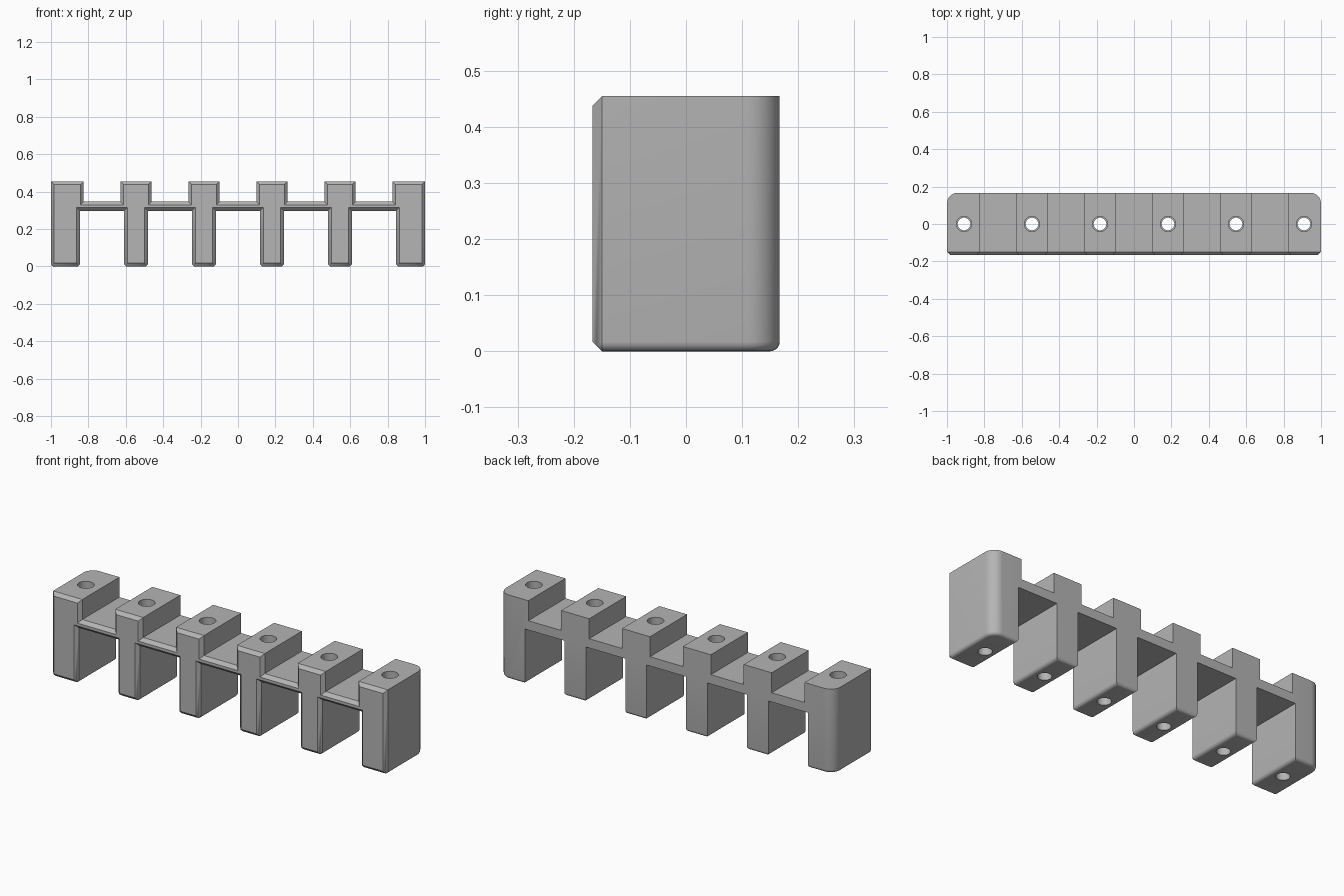
import bpy, bmesh, math

cube = bpy.data.objects.get("Cube")
if cube:
    bpy.data.objects.remove(cube, do_unlink=True)

PITCH, COUNT = 0.3635, 6
HALF_Y, TOP = 0.167, 0.455
DECK_LOW, DECK_HIGH = 0.297, 0.347
CHAMFER, CORNER = 0.0175, 0.058
centres = [(i - (COUNT - 1) / 2) * PITCH for i in range(COUNT)]

grey = bpy.data.materials.new("plain grey")
grey.use_nodes = True
colour = (0.46, 0.46, 0.46, 1)
grey.diffuse_color = colour
grey.node_tree.nodes["Principled BSDF"].inputs["Base Color"].default_value = colour


def span(c, half):
    """Left and right edge of a post; the end posts reach the outer ends."""
    left = -1 if c == centres[0] else c - half
    right = 1 if c == centres[-1] else c + half
    return left, right


# Front outline: legs along the bottom, blocks along the top
outline = []
for c in centres:
    left, right = span(c, 0.064)
    if left > -1:
        outline.append((left, DECK_LOW))
    outline += [(left, 0), (right, 0)]
    if right < 1:
        outline.append((right, DECK_LOW))
for c in reversed(centres):
    left, right = span(c, 0.0835)
    if right < 1:
        outline.append((right, DECK_HIGH))
    outline += [(right, TOP), (left, TOP)]
    if left > -1:
        outline.append((left, DECK_HIGH))

bm = bmesh.new()
front = bm.faces.new([bm.verts.new((x, -HALF_Y, z)) for x, z in outline])
extruded = bmesh.ops.extrude_face_region(bm, geom=[front], use_keep_orig=True)
bmesh.ops.translate(bm, vec=(0, 2 * HALF_Y, 0),
                    verts=[v for v in extruded["geom"] if isinstance(v, bmesh.types.BMVert)])
bmesh.ops.recalc_face_normals(bm, faces=bm.faces)


def bevel(test, offset, segments):
    edges = [e for e in bm.edges if test(*[v.co for v in e.verts])]
    bmesh.ops.bevel(bm, geom=edges, offset=offset, segments=segments, profile=0.5,
                    affect='EDGES', clamp_overlap=False)


# Rounded rear corners, chamfered front outline, rounded bottom edges
bevel(lambda a, b: all(abs(p.x) > 0.999 and p.y > HALF_Y - 0.001 for p in (a, b)), CORNER, 10)
bevel(lambda a, b: max(a.y, b.y) < -HALF_Y + 0.001, CHAMFER, 1)
bevel(lambda a, b: max(a.z, b.z) < 0.001 and max(a.y, b.y) > -HALF_Y + 0.05, CHAMFER, 5)

mesh = bpy.data.meshes.new("rack_body")
bm.to_mesh(mesh)
bm.free()
body = bpy.data.objects.new("rack_body", mesh)
bpy.context.collection.objects.link(body)
mesh.materials.append(grey)

# Screw holes: a wide upper bore stepping down to a narrower one
cutter_bm = bmesh.new()
for c in centres:
    rings = []
    for r, z in ((0.041, TOP + 0.1), (0.041, 0.1), (0.034, 0.1), (0.034, -0.1)):
        rings.append([cutter_bm.verts.new((c + r * math.cos(k * math.tau / 32),
                                           r * math.sin(k * math.tau / 32), z)) for k in range(32)])
    for upper, lower in zip(rings, rings[1:]):
        for k in range(32):
            n = (k + 1) % 32
            cutter_bm.faces.new((upper[k], lower[k], lower[n], upper[n]))
    cutter_bm.faces.new(rings[0])
    cutter_bm.faces.new(rings[-1][::-1])
cutter_mesh = bpy.data.meshes.new("hole_cutter")
cutter_bm.to_mesh(cutter_mesh)
cutter_bm.free()
cutter_mesh.materials.append(grey)
cutter = bpy.data.objects.new("hole_cutter", cutter_mesh)
bpy.context.collection.objects.link(cutter)

cut = body.modifiers.new("screw holes", 'BOOLEAN')
cut.operation, cut.solver, cut.object = 'DIFFERENCE', 'EXACT', cutter
bpy.ops.object.select_all(action='DESELECT')
body.select_set(True)
bpy.context.view_layer.objects.active = body
bpy.ops.object.modifier_apply(modifier=cut.name)
bpy.data.objects.remove(cutter, do_unlink=True)
bpy.ops.object.shade_smooth_by_angle(angle=math.radians(30))
